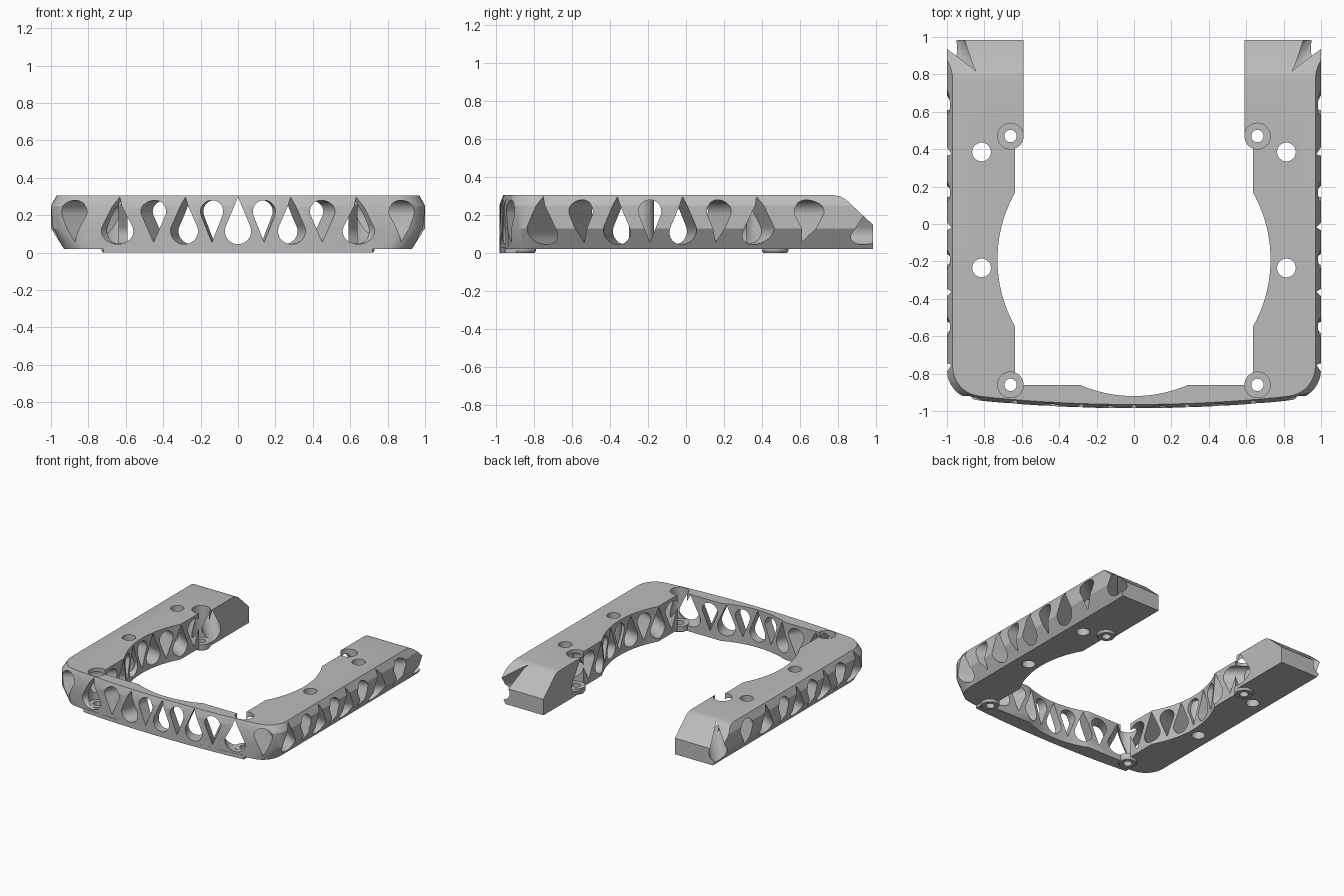
import bpy, bmesh
from math import sin, cos, sqrt, pi, radians

if "Cube" in bpy.data.objects:
    bpy.data.objects.remove(bpy.data.objects["Cube"], do_unlink=True)

GREY = (0.5, 0.5, 0.5, 1)
mat = bpy.data.materials.new("plain grey")
mat.use_nodes = True
mat.diffuse_color = GREY
mat.node_tree.nodes["Principled BSDF"].inputs["Base Color"].default_value = GREY

FAN_Y, FAN_R = -0.19, 0.73          # round opening in the middle
BOSSES = [(s * 0.66, y) for s in (-1, 1) for y in (-0.86, 0.47)]
MID_HOLES = [(s * 0.815, y) for s in (-1, 1) for y in (-0.235, 0.385)]


def loft(bm, rings, closed=False):
    """Skin a list of equal rings; cap the ends unless closed into a loop."""
    vs = [[bm.verts.new(p) for p in r] for r in rings]
    n = len(vs[0])
    pairs = list(zip(vs, vs[1:])) + ([(vs[-1], vs[0])] if closed else [])
    for a, b in pairs:
        for i in range(n):
            j = (i + 1) % n
            bm.faces.new((a[i], a[j], b[j], b[i]))
    if not closed:
        bm.faces.new(vs[0][::-1])
        bm.faces.new(vs[-1])


def finish(bm, name):
    bmesh.ops.recalc_face_normals(bm, faces=bm.faces)
    me = bpy.data.meshes.new(name)
    bm.to_mesh(me)
    bm.free()
    me.materials.append(mat)
    ob = bpy.data.objects.new(name, me)
    bpy.context.collection.objects.link(ob)
    return ob


def solid(name, *lofts):
    bm = bmesh.new()
    for rings in lofts:
        loft(bm, rings)
    return finish(bm, name)


def prism(pts, z0, z1):
    return [[(x, y, z) for x, y in pts] for z in (z0, z1)]


def circle(x, y, r, n=40):
    return [(x + r * cos(2 * pi * i / n), y + r * sin(2 * pi * i / n)) for i in range(n)]


def combine(target, tool, operation):
    mod = target.modifiers.new(operation, 'BOOLEAN')
    mod.operation, mod.object, mod.solver = operation, tool, 'EXACT'
    graph = bpy.context.evaluated_depsgraph_get()
    me = bpy.data.meshes.new_from_object(target.evaluated_get(graph))
    target.modifiers.clear()
    target.data = me
    bpy.data.objects.remove(tool, do_unlink=True)


def mirrored(half):
    return half + [(-x, y) for x, y in reversed(half)]


def front_y(x):
    return -0.985 + 0.06 * x * x


# Body: rounded outline with bevelled sides
half = [(1, 0.985)]
half += [(0.84 + 0.16 * cos(a), -0.78 - 0.16 * sin(a)) for a in (radians(10 * i) for i in range(9))]
half += [(x / 10, front_y(x / 10)) for x in range(8, 0, -1)]
outline = mirrored(half)
levels = [(0.02, 0.93, 0), (0.13, 1, 0), (0.25, 1, 0), (0.305, 0.97, 0.02)]
frame = solid("frame", [[(x * s, y + (dy if y < -0.5 else 0), z) for x, y in outline]
                        for z, s, dy in levels])

# Lower lip of the front bar
xs = [0.72 - 0.06 * i for i in range(25)]
lip = [(x, front_y(x) + 0.001) for x in xs] + [(x, -0.85) for x in reversed(xs)]
combine(frame, solid("lip", prism(lip, 0, 0.03)), 'UNION')

# Open middle with round clearance
inner = [(0.59, 1.2), (0.59, 0.47), (0.635, 0.47)]
a0 = math_a = sqrt(FAN_R ** 2 - 0.635 ** 2)
inner += [(sqrt(FAN_R ** 2 - t * t), FAN_Y + t) for t in (a0 * (1 - i / 12) for i in range(25))]
inner += [(0.635, -0.86)]
b0 = sqrt(FAN_R ** 2 - 0.67 ** 2)
inner += [(x, FAN_Y - sqrt(FAN_R ** 2 - x * x)) for x in (b0 * (1 - i / 10) for i in range(10))]
combine(frame, solid("opening", prism(mirrored(inner), -0.2, 0.6)), 'DIFFERENCE')

# Sloping ends of the arms
slope = [(0.77, 0.306), (0.81, 0.300), (0.845, 0.28), (0.985, 0.15), (1.2, -0.05), (1.2, 0.6), (0.77, 0.6)]
combine(frame, solid("end_slope", [[(x, y, z) for y, z in slope] for x in (-1.5, 1.5)]), 'DIFFERENCE')


# Radial drop-shaped vents, alternately upright and upside down
def drop(r, centre, tip):
    up = 1 if tip > centre else -1
    d = abs(tip - centre)
    a = math_asin(r / d)
    n = 20
    arc = [-(pi + a) + (pi + 2 * a) * i / n for i in range(n + 1)]
    return [(r * cos(t), centre + up * r * sin(t)) for t in arc] + [(0, tip)]


def math_asin(v):
    from math import asin
    return asin(v)


vents = []
for k in range(-14, 15):
    a = radians(10 * k)
    shape = drop(0.06, 0.22, 0.055) if k % 2 else drop(0.07, 0.115, 0.297)
    vents.append([[(r * sin(a) + u * cos(a), FAN_Y - r * cos(a) + u * sin(a), z) for u, z in shape]
                  for r in (0.62, 1.6)])
combine(frame, solid("vents", *vents), 'DIFFERENCE')

# Tubes around the middle screw holes
combine(frame, solid("tubes", *[prism(circle(x, y, 0.065), 0.03, 0.3) for x, y in MID_HOLES]), 'UNION')

# Screw holes and wide corner bores
holes = [prism(circle(x, y, 0.05), -0.2, 0.6) for x, y in MID_HOLES]
holes += [prism(circle(x, y, 0.069), -0.2, 0.6) for x, y in BOSSES]
combine(frame, solid("holes", *holes), 'DIFFERENCE')

# Screw seats at the foot of each bore
parts = [frame]
for (x, y), where in zip(BOSSES, ("front_right", "back_right", "front_left", "back_left")):
    bm = bmesh.new()
    profile = [(0.033, 0), (0.062, 0), (0.07, 0.012), (0.07, 0.05), (0.033, 0.05)]
    loft(bm, [[(px, py, z) for px, py in circle(x, y, r)] for r, z in profile], closed=True)
    parts.append(finish(bm, "screw_seat_" + where))

bpy.ops.object.select_all(action='DESELECT')
for ob in parts:
    ob.select_set(True)
bpy.context.view_layer.objects.active = frame
bpy.ops.object.shade_smooth_by_angle(angle=radians(25))
